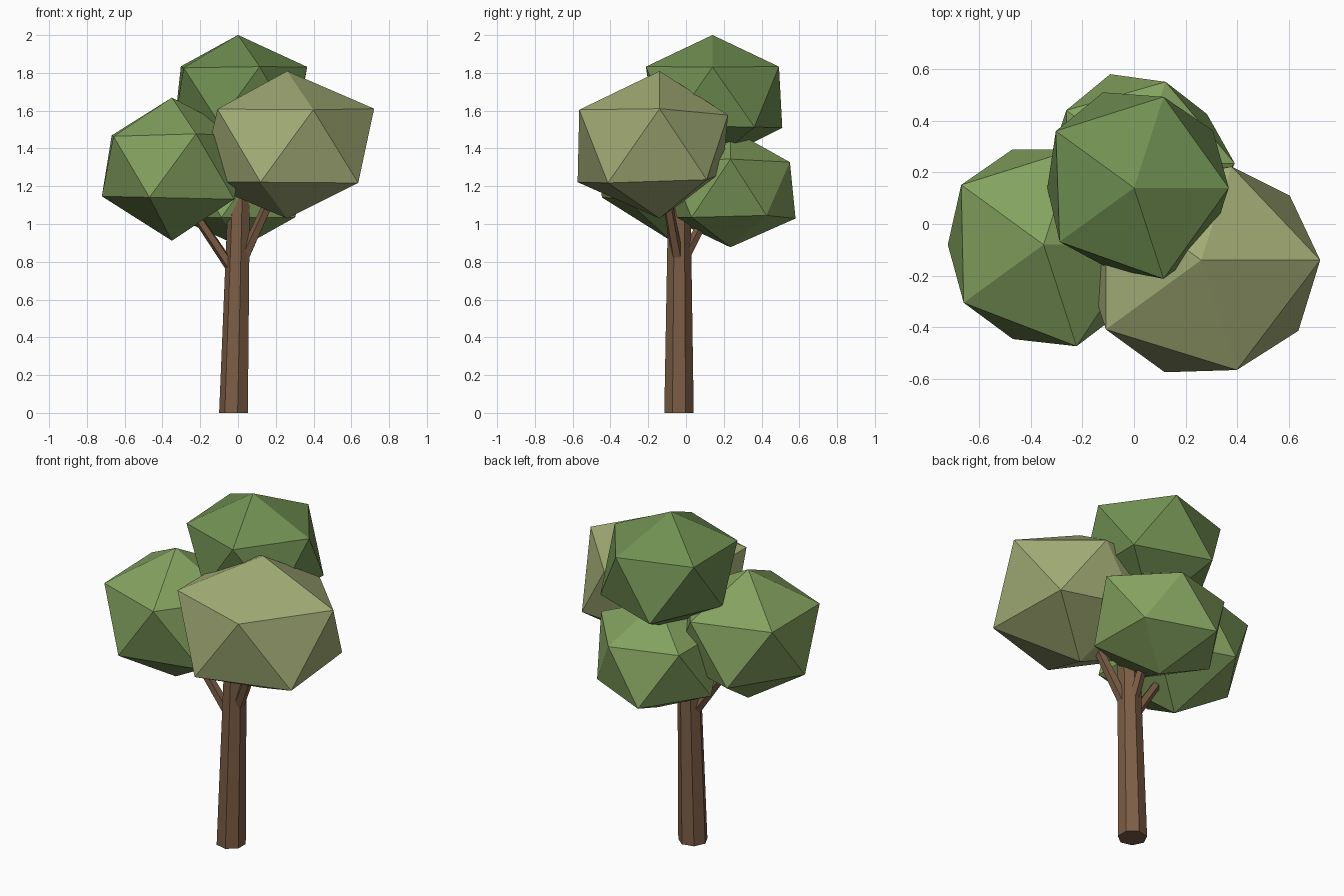
import bpy, bmesh, math
from mathutils import Vector

if "Cube" in bpy.data.objects:
    bpy.data.objects.remove(bpy.data.objects["Cube"])


def material(name, rgb):
    m = bpy.data.materials.new(name)
    m.diffuse_color = (*rgb, 1)
    m.use_nodes = True
    m.node_tree.nodes["Principled BSDF"].inputs["Base Color"].default_value = m.diffuse_color
    return m


BARK = material("bark", (0.20, 0.11, 0.06))
LEAF = material("leaf_green", (0.23, 0.36, 0.115))
DARK = material("leaf_dark_green", (0.165, 0.28, 0.085))
KHAKI = material("leaf_khaki", (0.36, 0.41, 0.18))


def finish(name, bm, mat):
    bmesh.ops.recalc_face_normals(bm, faces=bm.faces)
    me = bpy.data.meshes.new(name)
    bm.to_mesh(me)
    bm.free()
    me.materials.append(mat)
    ob = bpy.data.objects.new(name, me)
    bpy.context.collection.objects.link(ob)


def limb(name, p0, p1, r0, r1, sides, level=False):
    """Tapered prism from p0 to p1; level keeps both ends horizontal."""
    p0, p1 = Vector(p0), Vector(p1)
    rot = (p1 - p0).to_track_quat('Z', 'Y').to_matrix()
    bm = bmesh.new()
    rings = []
    for p, r in ((p0, r0), (p1, r1)):
        ring = []
        for i in range(sides):
            a = math.pi + 2 * math.pi * i / sides
            o = Vector((r * math.cos(a), r * math.sin(a), 0))
            ring.append(bm.verts.new(p + (o if level else rot @ o)))
        rings.append(ring)
        bm.faces.new(ring)
    for i in range(sides):
        j = (i + 1) % sides
        bm.faces.new((rings[0][i], rings[0][j], rings[1][j], rings[1][i]))
    finish(name, bm, BARK)


def foliage(name, center, radius, rz, mat, ring, top, bottom):
    """Flattened icosahedron; ring = radial factor every 36 degrees from +x."""
    bm = bmesh.new()
    bmesh.ops.create_icosphere(bm, subdivisions=1, radius=1)
    for v in bm.verts:
        d = v.co.normalized()
        if abs(d.z) > 0.9:
            f = top if d.z > 0 else bottom
        else:
            f = ring[round(math.degrees(math.atan2(d.y, d.x)) / 36) % 10]
        v.co = Vector(center) + f * Vector((d.x * radius, d.y * radius, d.z * rz))
    finish(name, bm, mat)


# trunk and branches
limb("trunk", (-0.02, -0.037, 0), (0.012, -0.035, 1.3), 0.08, 0.058, 7, True)
limb("branch_left", (-0.03, -0.037, 0.76), (-0.34, -0.08, 1.22), 0.03, 0.022, 5)
limb("branch_right", (0.03, -0.045, 0.82), (0.25, -0.13, 1.3), 0.032, 0.024, 5)
limb("branch_back", (0.0, -0.01, 0.82), (0.02, 0.18, 1.18), 0.03, 0.022, 5)

# leaf clumps
foliage("foliage_left", (-0.35, -0.08, 1.303), 0.434, 0.366, LEAF,
        (1, 1, 1, 1, 1.015, 0.955, 0.985, 0.99, 1.065, 1.05), 1.0, 1.07)
foliage("foliage_right", (0.26, -0.14, 1.415), 0.51, 0.433, KHAKI,
        (1.01, 0.93, 0.835, 0.77, 1, 1, 1, 1, 0.98, 1.02), 0.912, 0.89)
foliage("foliage_top", (0, 0.14, 1.675), 0.41, 0.35, DARK,
        (1, 1.03, 1.01, 1.06, 1.02, 0.915, 0.97, 0.89, 1.01, 1), 0.93, 1)
foliage("foliage_back", (0.02, 0.235, 1.185), 0.39, 0.335, LEAF,
        (1.06, 0.93, 0.95, 1.04, 1, 1, 1, 1, 1, 1), 0.95, 0.92)
